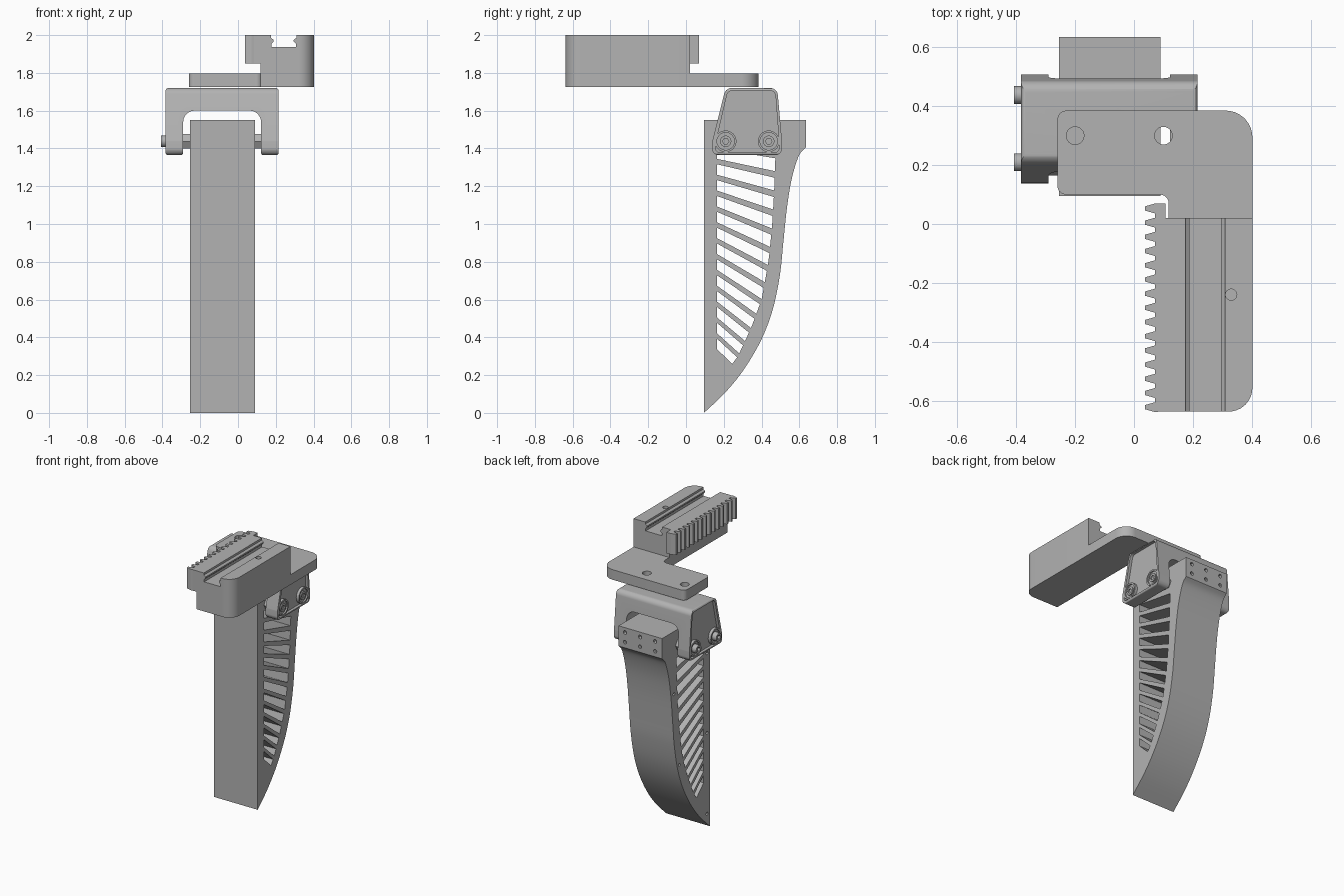
import bpy, bmesh, math
from mathutils import Vector

if "Cube" in bpy.data.objects:
    bpy.data.objects.remove(bpy.data.objects["Cube"])

grey = bpy.data.materials.new("plain_grey")
grey.use_nodes = True
COLOUR = (0.45, 0.45, 0.45, 1)
grey.diffuse_color = COLOUR
grey.node_tree.nodes["Principled BSDF"].inputs["Base Color"].default_value = COLOUR


def place(axis, u, v, w):
    return {"X": (w, u, v), "Y": (u, w, v), "Z": (u, v, w)}[axis]


def add_prism(bm, pts, axis, lo, hi):
    face = bm.faces.new([bm.verts.new(place(axis, u, v, lo)) for u, v in pts])
    new = bmesh.ops.extrude_face_region(bm, geom=[face])["geom"]
    verts = [g for g in new if isinstance(g, bmesh.types.BMVert)]
    bmesh.ops.translate(bm, verts=verts, vec=Vector(place(axis, 0, 0, hi - lo)))


def build(name, prisms):
    """One object made from a list of (outline, axis, low, high)."""
    bm = bmesh.new()
    for p in prisms:
        add_prism(bm, *p)
    bmesh.ops.recalc_face_normals(bm, faces=bm.faces)
    mesh = bpy.data.meshes.new(name)
    bm.to_mesh(mesh)
    bm.free()
    mesh.materials.append(grey)
    ob = bpy.data.objects.new(name, mesh)
    bpy.context.collection.objects.link(ob)
    return ob


def cut(ob, prisms, operation="DIFFERENCE"):
    cutter = build(ob.name + "_cutter", prisms)
    cutter.hide_render = True
    mod = ob.modifiers.new("cut", "BOOLEAN")
    mod.object, mod.operation, mod.solver = cutter, operation, "EXACT"
    bpy.context.view_layer.objects.active = ob
    bpy.ops.object.modifier_apply(modifier=mod.name)
    bpy.data.objects.remove(cutter)


def smooth(ob):
    bpy.ops.object.select_all(action="DESELECT")
    ob.select_set(True)
    bpy.context.view_layer.objects.active = ob
    bpy.ops.object.shade_smooth_by_angle(angle=math.radians(30))


def circle(u, v, r, n=24):
    return [(u + r * math.cos(math.tau * i / n), v + r * math.sin(math.tau * i / n)) for i in range(n)]


def rounded(corners, n=8):
    """Outline from (u, v, radius) corners, each radius filleted."""
    out = []
    for i, (u, v, r) in enumerate(corners):
        p = Vector((u, v))
        if r == 0:
            out.append((u, v))
            continue
        a = (Vector(corners[i - 1][:2]) - p).normalized()
        b = (Vector(corners[(i + 1) % len(corners)][:2]) - p).normalized()
        half = a.angle(b) / 2
        centre = p + (a + b).normalized() * r / math.sin(half)
        start = p + a * r / math.tan(half) - centre
        end = p + b * r / math.tan(half) - centre
        for k in range(n + 1):
            d = start.lerp(end, k / n).normalized() * r
            out.append(tuple(centre + d))
    return out


def spline(pts, n=6):
    """Catmull-Rom curve through the points."""
    p = [Vector(q) for q in [pts[0]] + pts + [pts[-1]]]
    out = []
    for a, b, c, d in zip(p, p[1:], p[2:], p[3:]):
        for k in range(n):
            t = k / n
            out.append(tuple(0.5 * (2 * b + (c - a) * t + (2 * a - 5 * b + 4 * c - d) * t ** 2
                                    + (3 * b - a - 3 * c + d) * t ** 3)))
    return out + [pts[-1]]


# Finger: straight front, curved back, block at the top
FX0, FX1 = -0.255, 0.09
back = spline([(0.635, 1.405), (0.597, 1.36), (0.56, 1.24), (0.535, 1.09), (0.515, 0.9),
               (0.497, 0.73), (0.46, 0.55), (0.4, 0.39), (0.31, 0.235), (0.21, 0.11), (0.095, 0)])
finger = build("finger", [([(0.095, 1.55), (0.635, 1.55)] + back, "X", FX0, FX1)])

# Slanted openings that leave ribs between them
INNER = [(0.2, 0.2), (0.3, 0.275), (0.45, 0.345), (0.6, 0.4), (0.8, 0.437), (1.0, 0.457), (1.2, 0.468), (1.5, 0.478)]


def inner_y(z):
    for (z0, y0), (z1, y1) in zip(INNER, INNER[1:]):
        if z <= z1:
            return y0 + (y1 - y0) * (z - z0) / (z1 - z0)
    return INNER[-1][1]


def rib_edge(i):
    z, slope, y = 1.4 - 0.084 * i, 0.17 + 0.063 * i, 0.3
    for _ in range(30):
        y = inner_y(z - slope * (y - 0.165))
    return (0.165, z), (y, z - slope * (y - 0.165))


openings = []
for i in range(13):
    (a, b), (c, d) = rib_edge(i), rib_edge(i + 0.66)
    openings.append(([a, b, d, c], "X", FX0 - 0.05, FX1 + 0.05))
cut(finger, openings)

# Small screw holes in the back block and one side
holes = [(circle(x, z, 0.013, 12), "Y", 0.61, 0.7) for x in (-0.2, -0.08, 0.04) for z in (1.445, 1.515)]
holes += [(circle(y, z, 0.011, 12), "X", FX0 - 0.05, FX0 + 0.02)
          for y, z in ((0.125, 0.1), (0.125, 0.68), (0.125, 1.25), (0.5, 1.1), (0.44, 0.57))]
cut(finger, holes)
smooth(finger)

# Bracket: arch across the finger, trimmed to a tapered side outline
BX0, BX1 = -0.383, 0.215
arch = rounded([(BX0, 1.365, 0.012), (BX0, 1.72, 0.015), (BX1, 1.72, 0.015), (BX1, 1.365, 0.012),
                (0.122, 1.365, 0.012), (0.122, 1.6, 0.06), (-0.29, 1.6, 0.06), (-0.29, 1.365, 0.012)])
side = rounded([(0.135, 1.365, 0.035), (0.14, 1.44, 0.03), (0.21, 1.72, 0.04),
                (0.483, 1.72, 0.04), (0.508, 1.44, 0.03), (0.508, 1.365, 0.035)])
pocket = rounded([(0.155, 1.38, 0.02), (0.16, 1.44, 0.02), (0.222, 1.706, 0.03),
                  (0.472, 1.706, 0.03), (0.492, 1.44, 0.02), (0.492, 1.38, 0.02)])
BOLTS = [(0.21, 1.438), (0.438, 1.438)]
MOUNTS = [(-0.2, 0.3), (0.1, 0.3)]
bracket = build("bracket", [(arch, "Y", 0.1, 0.55)])
cut(bracket, [(side, "X", BX0 - 0.1, BX1 + 0.1)], "INTERSECT")
cut(bracket, [(pocket, "X", BX0 - 0.1, BX0 + 0.02), (pocket, "X", BX1 - 0.02, BX1 + 0.1)])
cut(bracket, [(circle(x, y, 0.03), "Z", 1.5, 1.8) for x, y in MOUNTS])
smooth(bracket)

# Bosses, pivot bolts and spacers
for n, (y, z) in enumerate(BOLTS):
    tag = ("front", "rear")[n]
    for where, lo, hi in (("right", BX0, BX0 + 0.025), ("left", BX1 - 0.025, BX1)):
        boss = build(f"{tag}_{where}_boss", [(circle(y, z, 0.057, 32), "X", lo, hi)])
        cut(boss, [(circle(y, z, 0.046, 32), "X", lo - 0.01 if where == "right" else hi - 0.01,
                    lo + 0.01 if where == "right" else hi + 0.01)])
        smooth(boss)
    bolt = build(f"{tag}_bolt", [(circle(y, z, 0.03), "X", -0.408, BX1 - 0.002)])
    cut(bolt, [(circle(y, z, 0.017, 6), "X", -0.45, -0.39), (circle(y, z, 0.017, 6), "X", BX1 - 0.02, BX1 + 0.1)])
    smooth(bolt)
    build(f"{tag}_spacers", [(circle(y, z, 0.045, 6), "X", -0.292, FX0), (circle(y, z, 0.045, 6), "X", FX1, 0.124)])

# Mounting plate above the bracket
plate = build("mounting_plate", [(rounded([
    (-0.26, 0.1, 0.03), (-0.26, 0.385, 0.03), (0.402, 0.385, 0.09), (0.402, 0.02, 0),
    (0.118, 0.02, 0), (0.118, 0.1, 0.03)]), "Z", 1.725, 1.797)])
cut(plate, [(circle(x, y, 0.03), "Z", 1.6, 1.9) for x, y in MOUNTS])
smooth(plate)

# Slide block with a keyed groove along its length
block = build("slide_block", [(rounded([(0.118, -0.637, 0), (0.118, 0.02, 0), (0.402, 0.02, 0),
                                        (0.402, -0.637, 0.08)]), "Z", 1.725, 2.0)])
half_groove = [(0.067, 2.05), (0.067, 1.985), (0.053, 1.975), (0.053, 1.965), (0.064, 1.955), (0.064, 1.937)]
groove = [(0.242 + u, v) for u, v in half_groove] + [(0.242 - u, v) for u, v in reversed(half_groove)]
cut(block, [(groove, "Y", -0.8, 0.2), (circle(0.33, -0.24, 0.019), "Z", 1.9, 2.1)])
smooth(block)

# Toothed rack beside the block
teeth = []
for i in range(15):
    y = -0.622 + i * 0.0482
    teeth += [(0.072, y - 0.017), (0.037, y - 0.007), (0.037, y + 0.007), (0.072, y + 0.017)]
rack = [(0.12, -0.637), (0.085, -0.637)] + teeth + [(0.085, 0.07), (0.107, 0.07), (0.107, 0.02), (0.12, 0.02)]
build("toothed_rack", [(rack, "Z", 1.85, 2.0)])
